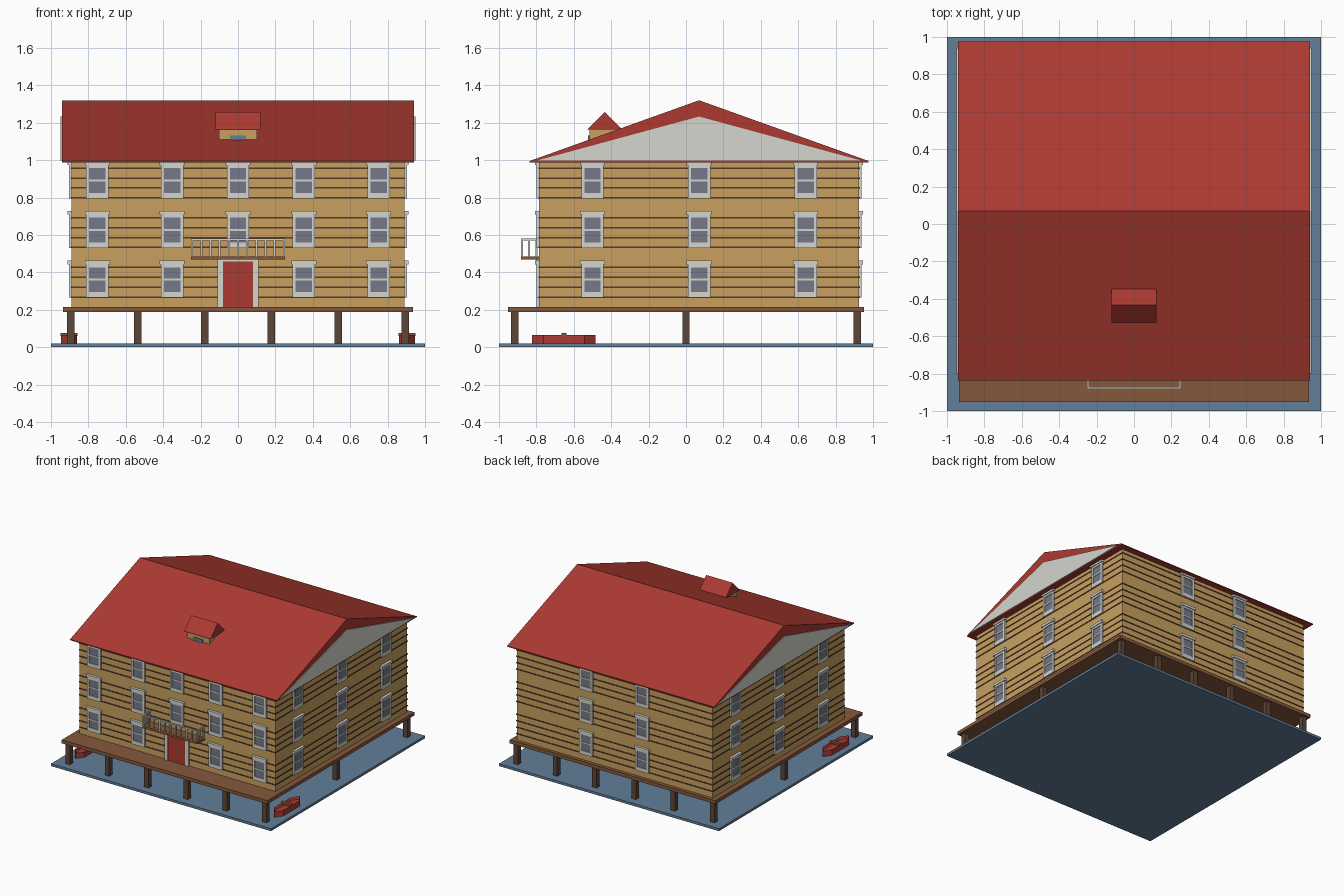
import bpy, bmesh, math
from mathutils import Matrix

if "Cube" in bpy.data.objects:
    bpy.data.objects.remove(bpy.data.objects["Cube"])


def material(name, rgb):
    m = bpy.data.materials.new(name)
    lin = [(c / 255 / 12.92) if c < 11 else ((c / 255 + 0.055) / 1.055) ** 2.4 for c in rgb]
    m.diffuse_color = (*lin, 1)
    m.use_nodes = True
    m.node_tree.nodes["Principled BSDF"].inputs["Base Color"].default_value = m.diffuse_color
    return m


WATER = material("water blue", (98, 126, 152))
DECK = material("deck brown", (133, 88, 60))
POST = material("post brown", (92, 70, 56))
WALL = material("ochre wall", (200, 160, 95))
LINE = material("dark plank line", (82, 56, 42))
TRIM = material("off white trim", (214, 214, 207))
RED = material("roof red", (172, 58, 50))
GLASS = material("grey glass", (118, 122, 137))


def mesh_object(name, bm, mats):
    bmesh.ops.recalc_face_normals(bm, faces=bm.faces)
    me = bpy.data.meshes.new(name)
    bm.to_mesh(me)
    bm.free()
    for m in mats:
        me.materials.append(m)
    ob = bpy.data.objects.new(name, me)
    bpy.context.collection.objects.link(ob)
    return ob


def add_box(bm, x0, x1, y0, y1, z0, z1, mi=0):
    mat = Matrix.Translation(((x0 + x1) / 2, (y0 + y1) / 2, (z0 + z1) / 2)) @ \
        Matrix.Diagonal((x1 - x0, y1 - y0, z1 - z0, 1))
    verts = bmesh.ops.create_cube(bm, size=1, matrix=mat)["verts"]
    for f in {f for v in verts for f in v.link_faces}:
        f.material_index = mi


def boxes(name, specs, mats):
    bm = bmesh.new()
    for s in specs:
        add_box(bm, *s)
    return mesh_object(name, bm, mats)


def prism_x(name, profile, x0, x1, mat):
    """Extrude a (y, z) profile along x."""
    bm = bmesh.new()
    f = bm.faces.new([bm.verts.new((x0, y, z)) for y, z in profile])
    ext = bmesh.ops.extrude_face_region(bm, geom=[f])["geom"]
    bmesh.ops.translate(bm, vec=(x1 - x0, 0, 0),
                        verts=[v for v in ext if isinstance(v, bmesh.types.BMVert)])
    return mesh_object(name, bm, [mat])


WX, YF, YB, YC = 0.89, -0.785, 0.925, 0.07     # wall extents
FLOORS = [0.215, 0.48, 0.745]

# Water, deck and stilts
boxes("water", [(-1, 1, -1, 1, 0, 0.02)], [WATER])
boxes("deck", [(-0.935, 0.935, -0.953, 0.953, 0.187, 0.215)], [DECK])
boxes("stilts", [(x - 0.02, x + 0.02, y - 0.02, y + 0.02, 0.02, 0.187)
                 for x in [-0.893 + 0.3572 * i for i in range(6)]
                 for y in (-0.915, 0, 0.915)], [POST])

# Walls with four dark plank lines per storey
boxes("walls", [(-WX, WX, YF, YB, 0.215, 0.995)], [WALL])
e = 0.004
boxes("plank_lines", [(-WX - e, WX + e, YF - e, YB + e, f + 0.053 * k - 0.004, f + 0.053 * k + 0.004)
                      for f in FLOORS for k in range(1, 5)], [LINE])

# Main roof and gable panels
prism_x("roof", [(-0.837, 0.988), (0.977, 0.988), (0.977, 0.995), (YC, 1.32), (-0.837, 0.995)],
        -0.941, 0.941, RED)
for s, side in ((-1, "left"), (1, "right")):
    prism_x(side + "_gable_panel", [(-0.80, 0.997), (0.94, 0.997), (YC, 1.233)],
            s * 0.94, s * 0.948, TRIM)

# Dormer
boxes("dormer_body", [(-0.102, 0.102, -0.515, -0.355, 1.09, 1.17)], [WALL])
prism_x("dormer_roof", [(-0.528, 1.163), (-0.34, 1.163), (-0.434, 1.258)], -0.12, 0.12, RED)
boxes("dormer_window", [(-0.042, 0.042, -0.523, -0.514, 1.10, 1.133)], [WATER])

# Window: origin at bottom centre on the wall, facing -y
window = boxes("window", [
    (-0.06, -0.044, -0.014, 0, 0, 0.18),
    (0.044, 0.06, -0.014, 0, 0, 0.18),
    (-0.044, 0.044, -0.014, 0, 0, 0.03),
    (-0.044, 0.044, -0.014, 0, 0.162, 0.18),
    (-0.044, 0.044, -0.012, 0, 0.092, 0.101),
    (-0.067, 0.067, -0.021, 0, 0.178, 0.198),
    (-0.044, 0.044, -0.008, 0, 0.03, 0.162, 1)], [TRIM, GLASS])
window_mesh = window.data
bpy.data.objects.remove(window)


def place_window(name, x, y, z, angle):
    ob = bpy.data.objects.new(name, window_mesh)
    ob.location = (x, y, z)
    ob.rotation_euler.z = math.radians(angle)
    bpy.context.collection.objects.link(ob)


for i, f in enumerate(FLOORS):
    z = f + 0.05
    for x in (-0.752, -0.352, 0, 0.352, 0.752):
        if i or x:                              # the door takes the ground floor centre
            place_window("front_window", x, YF, z, 0)
    for x in (-0.255, 0.255):
        place_window("back_window", x, YB, z, 180)
    for y in (YC - 0.57, YC, YC + 0.57):
        place_window("right_window", WX, y, z, 90)
        place_window("left_window", -WX, y, z, -90)

# Door and its frame
boxes("door", [(-0.08, 0.08, YF - 0.009, YF, 0.215, 0.46)], [RED])
boxes("door_frame", [(-0.11, -0.08, YF - 0.015, YF, 0.215, 0.47),
                     (0.08, 0.11, YF - 0.015, YF, 0.215, 0.47),
                     (-0.08, 0.08, YF - 0.015, YF, 0.458, 0.47)], [TRIM])

# Balcony slab and railing
boxes("balcony_floor", [(-0.25, 0.25, -0.882, YF, 0.468, 0.486)], [DECK])
t = 0.005
rails = [(-0.25, 0.25, -0.882, -0.872, 0.57, 0.58)]
rails += [(x - t, x + t, -0.882, -0.872, 0.486, 0.57) for x in [-0.245 + 0.049 * i for i in range(11)]]
for x in (-0.245, 0.245):
    rails.append((x - t, x + t, -0.872, YF, 0.57, 0.58))
    rails += [(x - t, x + t, y - t, y + t, 0.486, 0.57) for y in (-0.84, -0.80)]
boxes("balcony_railing", rails, [TRIM])


# Rowing boats: pointed hull with a sunken inside and one bench
def boat(name, cx, cy):
    bm = bmesh.new()
    plan = [(0, -0.17), (0.043, -0.11), (0.043, 0.11), (0, 0.17), (-0.043, 0.11), (-0.043, -0.11)]
    base = bm.faces.new([bm.verts.new((cx + x, cy + y, 0.02)) for x, y in plan])
    ext = bmesh.ops.extrude_face_region(bm, geom=[base])["geom"]
    bmesh.ops.translate(bm, vec=(0, 0, 0.045), verts=[v for v in ext if isinstance(v, bmesh.types.BMVert)])
    top = [g for g in ext if isinstance(g, bmesh.types.BMFace)]
    bmesh.ops.recalc_face_normals(bm, faces=bm.faces)
    bmesh.ops.inset_region(bm, faces=top, thickness=0.01)
    bmesh.ops.translate(bm, vec=(0, 0, -0.02), verts=top[0].verts)
    mesh_object(name + "_hull", bm, [RED])
    boxes(name + "_bench", [(cx - 0.046, cx + 0.046, cy - 0.013, cy + 0.013, 0.06, 0.077)], [DECK])


boat("left_boat", -0.903, -0.653)
boat("right_boat", 0.903, -0.653)
